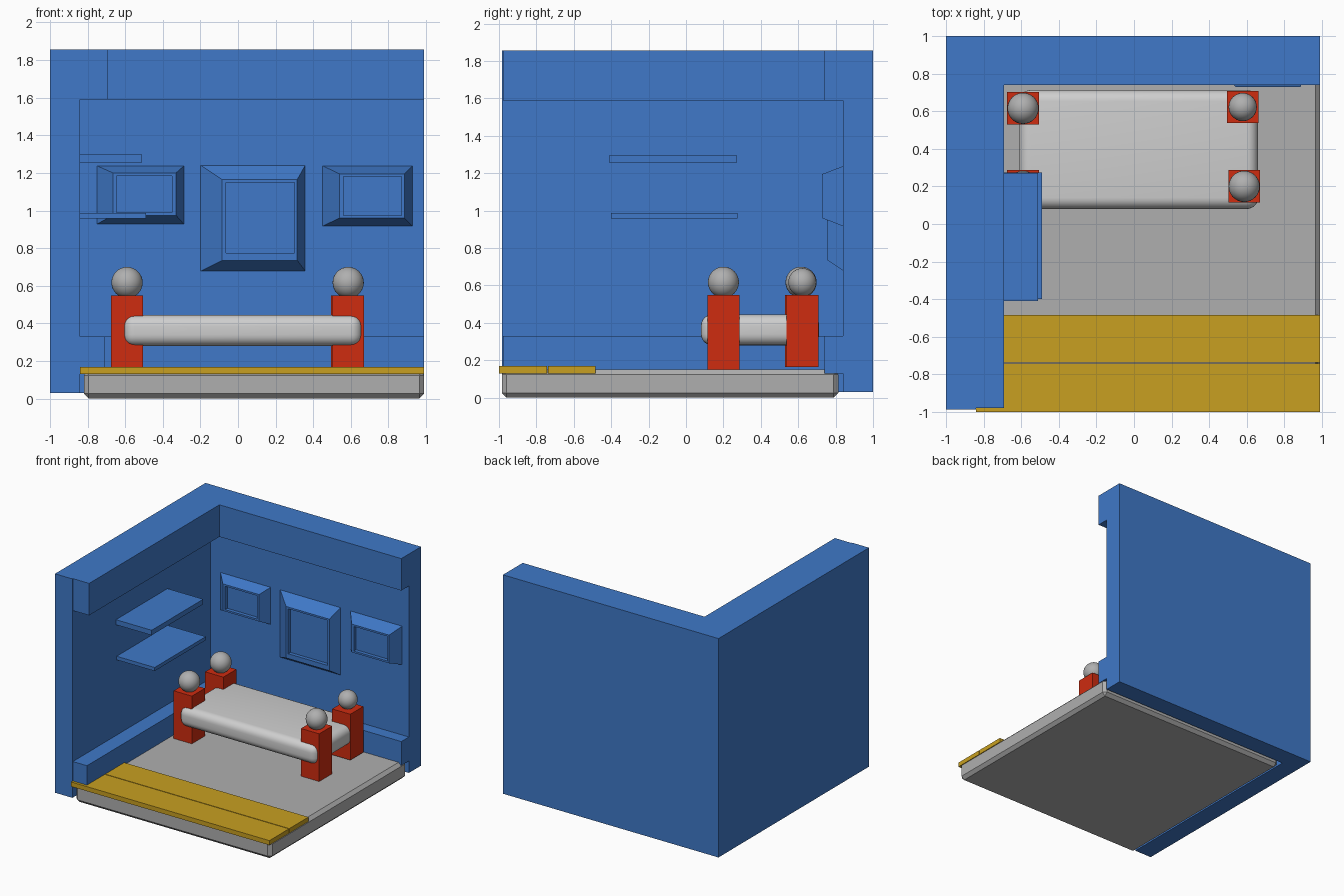
import bpy, bmesh

if "Cube" in bpy.data.objects:
    bpy.data.objects.remove(bpy.data.objects["Cube"])


def material(name, rgb):
    m = bpy.data.materials.new(name)
    m.diffuse_color = (*rgb, 1)
    m.use_nodes = True
    m.node_tree.nodes["Principled BSDF"].inputs["Base Color"].default_value = m.diffuse_color
    return m


BLUE = material("wall blue", (0.05, 0.19, 0.58))
RED = material("post red", (0.62, 0.025, 0.005))
GOLD = material("plank gold", (0.58, 0.35, 0.015))
GREY = material("stone grey", (0.43, 0.43, 0.43))
PALE = material("bedding pale grey", (0.62, 0.62, 0.62))


def finish(bm, name, mat):
    bmesh.ops.recalc_face_normals(bm, faces=bm.faces)
    me = bpy.data.meshes.new(name)
    bm.to_mesh(me)
    bm.free()
    me.materials.append(mat)
    ob = bpy.data.objects.new(name, me)
    bpy.context.collection.objects.link(ob)
    return ob


def smooth(ob, angle=0.6):
    bpy.ops.object.select_all(action='DESELECT')
    ob.select_set(True)
    bpy.context.view_layer.objects.active = ob
    bpy.ops.object.shade_smooth_by_angle(angle=angle)


def box(name, mat, x, y, z, bevel=0, segments=1):
    bm = bmesh.new()
    bmesh.ops.create_cube(bm, size=1)
    for v in bm.verts:
        v.co = [r[0] if c < 0 else r[1] for c, r in zip(v.co, (x, y, z))]
    if bevel:
        bmesh.ops.bevel(bm, geom=bm.edges[:], offset=bevel, segments=segments,
                        profile=0.5, affect='EDGES')
    return finish(bm, name, mat)


def extrude_profile(name, mat, points, z):
    bm = bmesh.new()
    face = bm.faces.new([bm.verts.new((px, py, z[0])) for px, py in points])
    new = bmesh.ops.extrude_face_region(bm, geom=[face])["geom"]
    bmesh.ops.translate(bm, vec=(0, 0, z[1] - z[0]),
                        verts=[g for g in new if isinstance(g, bmesh.types.BMVert)])
    return finish(bm, name, mat)


# corner walls, with thicker cornice and skirting bands
R = 0.99
extrude_profile("corner_walls", BLUE,
                [(-1, -0.985), (-0.84, -0.985), (-0.84, 0.84), (R, 0.84), (R, 1), (-1, 1)],
                (0.03, 1.857))
for name, edge, z in (("cornice", -0.69, (1.59, 1.857)), ("skirting", -0.71, (0.13, 0.33))):
    extrude_profile(name, BLUE,
                    [(-0.84, -0.978), (edge, -0.978), (edge, 0.74), (R, 0.74), (R, 0.84), (-0.84, 0.84)], z)

# floor slab with chamfered rims
box("floor_slab", GREY, (-0.82, R), (-0.985, 0.815), (0, 0.15), 0.026)

# two front planks
for i, y in enumerate(((-1, -0.743), (-0.737, -0.485))):
    box(f"floor_plank_{i + 1}", GOLD, (-0.84, R), y, (0.13, 0.168))

# wall shelves
box("upper_shelf", BLUE, (-0.85, -0.51), (-0.41, 0.27), (1.255, 1.297))
box("lower_shelf", BLUE, (-0.85, -0.49), (-0.40, 0.275), (0.958, 0.988))


# picture frames: sloped sides, flat rim and sunken panel
def frame(name, outer, rim, panel, front):
    bm = bmesh.new()
    loops = []
    for (x0, x1, z0, z1), y in ((outer, 0.845), (rim, front), (panel, front), (panel, front + 0.03)):
        loops.append([bm.verts.new((px, y, pz))
                      for px, pz in ((x0, z0), (x1, z0), (x1, z1), (x0, z1))])
    for a, b in zip(loops, loops[1:]):
        for i in range(4):
            j = (i + 1) % 4
            bm.faces.new((a[i], a[j], b[j], b[i]))
    bm.faces.new(loops[-1])
    bm.faces.new(loops[0][::-1])
    finish(bm, name, BLUE)


frame("left_frame", (-0.755, -0.285, 0.925, 1.24), (-0.665, -0.33, 0.975, 1.20),
      (-0.645, -0.35, 0.99, 1.185), 0.75)
frame("middle_frame", (-0.205, 0.36, 0.675, 1.245), (-0.085, 0.315, 0.735, 1.165),
      (-0.065, 0.30, 0.775, 1.15), 0.755)
frame("right_frame", (0.445, 0.93, 0.915, 1.24), (0.54, 0.885, 0.96, 1.195),
      (0.56, 0.87, 0.975, 1.18), 0.728)

# bed: rounded mattress, corner posts and ball finials
smooth(box("mattress", PALE, (-0.61, 0.66), (0.08, 0.712), (0.28, 0.445), 0.06, 6))
for i, (cx, cy, z0, r) in enumerate(((-0.59, 0.2, 0.148, 0.083), (0.586, 0.2, 0.148, 0.083),
                                     (-0.59, 0.615, 0.165, 0.083), (0.578, 0.622, 0.165, 0.075))):
    box(f"bed_post_{i + 1}", RED, (cx - 0.084, cx + 0.084), (cy - 0.086, cy + 0.086), (z0, 0.548))
    bm = bmesh.new()
    bmesh.ops.create_uvsphere(bm, u_segments=32, v_segments=16, radius=r)
    bmesh.ops.translate(bm, verts=bm.verts, vec=(cx, cy, 0.617))
    smooth(finish(bm, f"post_ball_{i + 1}", GREY))
